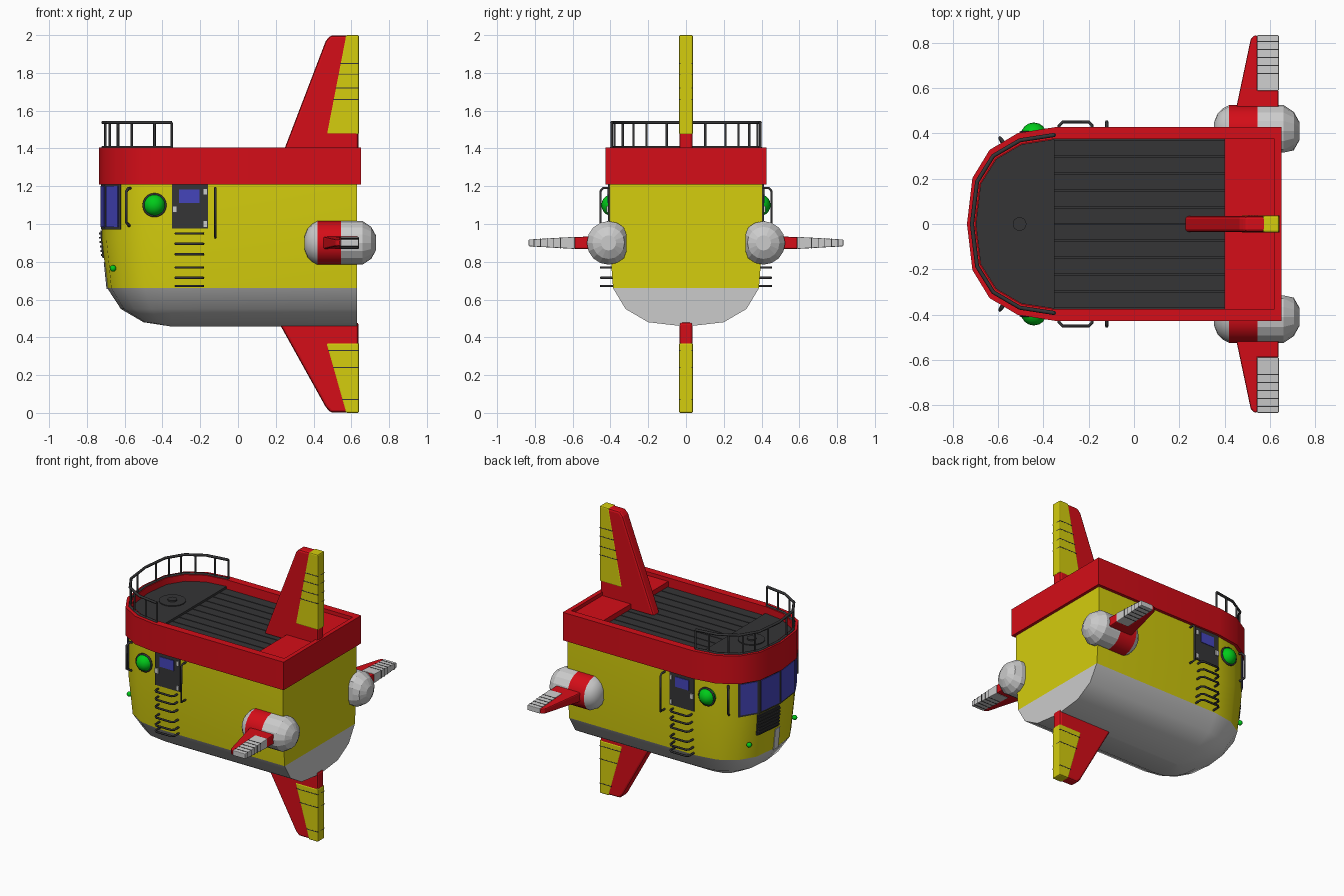
import bpy, bmesh, math
from mathutils import Vector, Matrix

if "Cube" in bpy.data.objects:
    bpy.data.objects.remove(bpy.data.objects["Cube"])


def mat(name, c):
    m = bpy.data.materials.new(name)
    m.diffuse_color = (*c, 1)
    m.use_nodes = True
    m.node_tree.nodes["Principled BSDF"].inputs["Base Color"].default_value = m.diffuse_color
    return m


YELLOW = mat("yellow", (0.66, 0.61, 0.004))
RED = mat("red", (0.66, 0.004, 0.009))
DARK = mat("dark", (0.035, 0.035, 0.037))
BLUE = mat("blue", (0.06, 0.06, 0.5))
GREEN = mat("green", (0.0, 0.6, 0.01))
GREY = None


def finish(name, bm, m=None, smooth=None, bevel=0):
    bmesh.ops.recalc_face_normals(bm, faces=bm.faces)
    me = bpy.data.meshes.new(name)
    bm.to_mesh(me)
    bm.free()
    ob = bpy.data.objects.new(name, me)
    bpy.context.collection.objects.link(ob)
    if m:
        me.materials.append(m)
    if bevel:
        b = ob.modifiers.new("bevel", 'BEVEL')
        b.width, b.segments, b.limit_method = bevel, 2, 'ANGLE'
    if smooth:
        bpy.ops.object.select_all(action='DESELECT')
        bpy.context.view_layer.objects.active = ob
        ob.select_set(True)
        bpy.ops.object.shade_smooth_by_angle(angle=math.radians(smooth))
    return ob


def box(name, x, y, z, m=None):
    bm = bmesh.new()
    bmesh.ops.create_cube(bm, size=1)
    for v in bm.verts:
        v.co = [(a[0] + a[1]) / 2 + c * (a[1] - a[0]) for a, c in zip((x, y, z), v.co)]
    return finish(name, bm, m)


def skin(name, rings, m=None, smooth=None):
    """Closed rings joined by quads and capped at both ends."""
    bm = bmesh.new()
    vs = [[bm.verts.new(p) for p in r] for r in rings]
    n = len(rings[0])
    for a, b in zip(vs, vs[1:]):
        for i in range(n):
            bm.faces.new((a[i], a[(i + 1) % n], b[(i + 1) % n], b[i]))
    bm.faces.new(vs[0])
    bm.faces.new(vs[-1])
    return finish(name, bm, m, smooth)


def tube(name, pts, r, m=DARK):
    cu = bpy.data.curves.new(name, 'CURVE')
    cu.dimensions, cu.bevel_depth, cu.bevel_resolution, cu.use_fill_caps = '3D', r, 1, True
    sp = cu.splines.new('POLY')
    sp.points.add(len(pts) - 1)
    for p, c in zip(sp.points, pts):
        p.co = (*c, 1)
    cu.materials.append(m)
    ob = bpy.data.objects.new(name, cu)
    bpy.context.collection.objects.link(ob)


# Rounded-nose outline: fractions of nose length and half width
NOSE = [(1, 0), (0.938, 0.475), (0.743, 0.765), (0.42, 0.94), (0, 1)]


def nose_pt(u, w, n, z):
    a = min(abs(u), 4)
    i = min(int(a), 3)
    f = a - i
    k = [NOSE[i][j] * (1 - f) + NOSE[i + 1][j] * f for j in (0, 1)]
    return Vector((-0.35 - n * k[0], math.copysign(w * k[1], u), z))


def outline(z, w, n, rear):
    arc = [nose_pt(u, w, n, z) for u in range(-4, 5)]
    return [(rear, -w, z)] + arc + [(rear, w, z)]


def size_at(z):
    f = min(max((z - 0.66) / 0.26, 0), 1)
    return 0.386 + 0.02 * f, 0.342 + 0.028 * f


def panel(name, u0, u1, z0, z1, off, m):
    """Thin plate following the nose surface."""
    us = [u0] + [i for i in range(-4, 5) if u0 < i < u1] + [u1]
    rings = []
    for u in us:
        ring = []
        for z, o in ((z0, off), (z1, off), (z1, -0.01), (z0, -0.01)):
            w, n = size_at(z)
            ring.append(nose_pt(u, w + o, n + o, z))
        rings.append(ring)
    skin(name, rings, m)


# Hull and belly
skin("hull", [outline(z, *size_at(z), 0.63) for z in (0.66, 0.92, 1.22)], YELLOW, 40)
skin("belly", [outline(z, w, n, 0.63) for z, w, n in
     ((0.66, 0.386, 0.342), (0.55, 0.32, 0.27), (0.48, 0.2, 0.15), (0.457, 0.002, 0.002))], GREY, 40)
panel("nose_strip", -0.14, 0.14, 0.655, 0.8, 0.004, GREY)

# Red bulwark with recessed deck
skin("bulwark", [outline(1.21, 0.427, 0.387, 0.65), outline(1.405, 0.427, 0.387, 0.65),
     outline(1.405, 0.376, 0.35, 0.62), outline(1.33, 0.376, 0.35, 0.62)], RED, 40)
box("rear_deck_block", (0.4, 0.622), (-0.378, 0.378), (1.32, 1.38), RED)
box("deck_base", (-0.36, 0.4), (-0.375, 0.375), (1.32, 1.335), DARK)
for i in range(10):
    y = -0.372 + i * 0.0744
    box("deck_plank", (-0.35, 0.4), (y + 0.003, y + 0.0714), (1.33, 1.345), DARK)
skin("front_platform", [outline(z, 0.374, 0.348, -0.35) for z in (1.32, 1.36)], DARK)
for nm, r, z in (("deck_hatch", 0.085, 1.366), ("deck_hatch_knob", 0.03, 1.375)):
    skin(nm, [[(-0.505 + r * math.cos(t * math.pi / 12), r * math.sin(t * math.pi / 12), h)
               for t in range(24)] for h in (1.35, z)], DARK, 40)

# Railing round the bow
us = [i / 2 for i in range(-8, 9)]
tube("rail_top", [nose_pt(u, 0.393, 0.365, 1.537) for u in us], 0.009)
tube("rail_foot", [nose_pt(u, 0.393, 0.365, 1.405) for u in us], 0.009)
for u in (-4, -3.4, -2.5, -1.8, -1.2, -0.55, 0.55, 1.2, 1.8, 2.5, 3.4, 4):
    tube("rail_post", [nose_pt(u, 0.393, 0.365, z) for z in (1.38, 1.537)], 0.007)

# Bow windows and grille
panel("window_frame", -2.05, 2.05, 0.972, 1.215, 0.006, DARK)
for a, b in ((0.05, 0.92), (1.12, 1.94)):
    for u0, u1 in ((a, b), (-b, -a)):
        panel("bow_window", u0, u1, 0.985, 1.2, 0.01, BLUE)
panel("bow_grille", 0.04, 1.1, 0.82, 0.965, 0.01, DARK)
for i in range(6):
    panel("grille_slat", 0.04, 1.1, 0.83 + i * 0.023, 0.84 + i * 0.023, 0.016, DARK)


def ball(name, c, r, m):
    bm = bmesh.new()
    bmesh.ops.create_uvsphere(bm, u_segments=16, v_segments=10, radius=r, matrix=Matrix.Translation(c))
    finish(name, bm, m, 60)


def span(s, a, b):
    return tuple(sorted((s * a, s * b)))


# Fittings on both sides
for s in (-1, 1):
    box("door", (-0.35, -0.16), span(s, 0.39, 0.412), (0.975, 1.212), DARK)
    box("door_window", (-0.312, -0.205), span(s, 0.4, 0.416), (1.112, 1.182), BLUE)
    box("door_handle", (-0.348, -0.322), span(s, 0.4, 0.42), (1.06, 1.095), GREY)
    for z in (1.0, 1.17):
        box("door_hinge", (-0.182, -0.165), span(s, 0.4, 0.417), (z - 0.015, z + 0.015), GREY)
    for z in (0.95, 0.895, 0.84, 0.77, 0.715, 0.672):
        tube("ladder_rung", [(-0.33, s * 0.38, z), (-0.33, s * 0.435, z), (-0.315, s * 0.45, z),
                             (-0.2, s * 0.45, z), (-0.185, s * 0.435, z), (-0.185, s * 0.38, z)], 0.007)
    tube("door_grab_rail", [(-0.12, s * 0.4, 1.19), (-0.12, s * 0.44, 1.19), (-0.12, s * 0.452, 1.175),
                            (-0.12, s * 0.452, 0.93), (-0.12, s * 0.4, 0.93)], 0.007)
    p = [(-0.57, 0.35, 1.19), (-0.58, 0.365, 1.19), (-0.592, 0.38, 1.17), (-0.592, 0.38, 1.01), (-0.575, 0.35, 0.99)]
    tube("bow_grab_rail", [(x, s * y, z) for x, y, z in p], 0.008)
    tube("porthole_ring", [(-0.442 + 0.058 * math.cos(t * math.pi / 10), s * 0.403, 1.1 + 0.058 * math.sin(t * math.pi / 10))
                           for t in range(21)], 0.007)
    ball("porthole", (-0.442, s * 0.39, 1.1), 0.058, GREEN)
    ball("bow_lamp", (-0.662, s * 0.25, 0.765), 0.017, GREEN)


def prism(name, pts, half, place, m, bevel=0):
    """Flat profile given thickness; half(b) is the half thickness."""
    skin_rings = [[place(a, b, k * half(b)) for a, b in pts] for k in (-1, 1)]
    ob = skin(name, skin_rings, m)
    if bevel:
        md = ob.modifiers.new("bevel", 'BEVEL')
        md.width, md.segments, md.limit_method = bevel, 2, 'ANGLE'


def upright(a, b, t):
    return (a, t, b)


# Upper and lower fins
def fin(name, red, yellow, lines):
    prism(name, red, lambda b: 0.035, upright, RED, 0.014)
    prism(name + "_rudder", yellow, lambda b: 0.037, upright, YELLOW, 0.008)
    (x0, z0), (x1, z1) = yellow[0], yellow[1]
    for z in lines:
        x = x0 + (x1 - x0) * (z - z0) / (z1 - z0)
        box(name + "_groove", (x, 0.641), (-0.038, 0.038), (z - 0.0025, z + 0.0025), DARK)


fin("upper_fin", [(0.222, 1.335), (0.465, 1.97), (0.49, 1.998), (0.638, 1.998), (0.638, 1.335)],
    [(0.468, 1.475), (0.57, 2.0), (0.641, 2.0), (0.641, 1.475)], (1.66, 1.72, 1.79, 1.85))
fin("lower_fin", [(0.215, 0.48), (0.465, 0.03), (0.49, 0.002), (0.638, 0.002), (0.638, 0.48)],
    [(0.465, 0.37), (0.57, 0.0), (0.641, 0.0), (0.641, 0.37)], (0.07, 0.24, 0.33))

# Engine pods with their stabilisers
POD = [(0.352, 0.035), (0.368, 0.075), (0.392, 0.1), (0.42, 0.115), (0.545, 0.115),
       (0.66, 0.115), (0.705, 0.085), (0.73, 0.04)]
for s in (-1, 1):
    def ring(x, r):
        return [(x, s * max(0.315, 0.41 + r * math.cos(t * math.pi / 8)), 0.9 + r * math.sin(t * math.pi / 8))
                for t in range(16)]
    skin("pod_nose", [ring(*p) for p in POD[:4]], GREY, 40)
    skin("pod_band", [ring(*p) for p in POD[3:5]], RED, 40)
    skin("pod_tail", [ring(*p) for p in POD[4:]], GREY)

    def flat(a, b, t):
        return (a, s * b, 0.9 + t)

    def taper(b):
        return 0.035 - 0.018 * max(0, b - 0.52) / 0.31
    prism("stabiliser", [(0.44, 0.46), (0.515, 0.815), (0.53, 0.832), (0.545, 0.832), (0.545, 0.59),
                         (0.638, 0.59), (0.638, 0.46)], taper, flat, RED, 0.008)
    prism("stabiliser_flap", [(0.543, 0.588), (0.543, 0.833), (0.639, 0.833), (0.639, 0.588)],
          lambda b: taper(b) + 0.001, flat, GREY, 0.004)
    for y in (0.665, 0.7, 0.735, 0.77, 0.805):
        t = taper(y) + 0.0025
        box("flap_groove", (0.543, 0.64), span(s, y - 0.002, y + 0.002), (0.9 - t, 0.9 + t), DARK)
